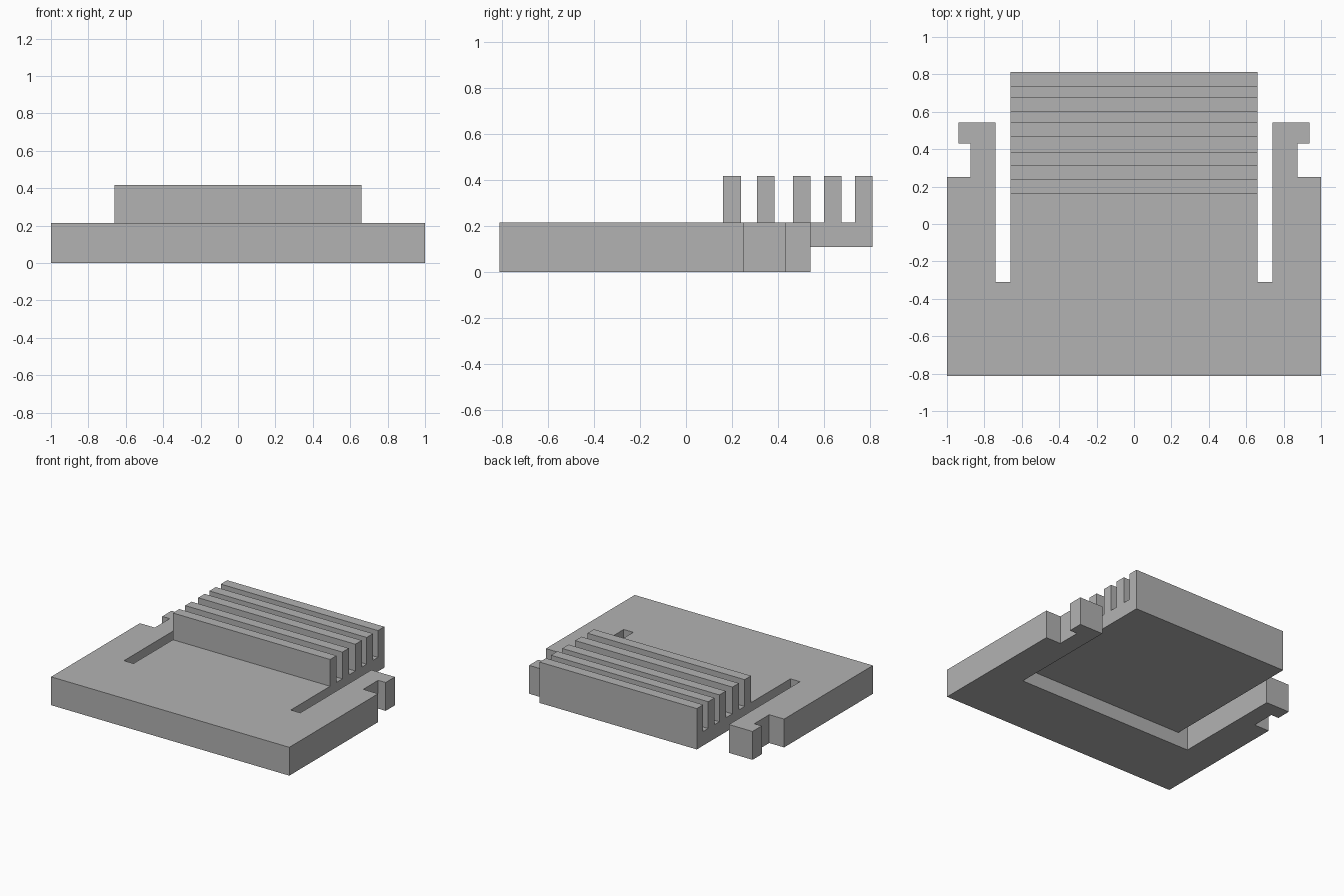
import bpy
import bmesh
from mathutils import Vector

cube = bpy.data.objects.get("Cube")
if cube:
    bpy.data.objects.remove(cube, do_unlink=True)

grey = bpy.data.materials.new("plain grey")
grey.use_nodes = True
colour = (0.448, 0.448, 0.448, 1)
grey.diffuse_color = colour
grey.node_tree.nodes["Principled BSDF"].inputs["Base Color"].default_value = colour


def prism(name, outline, direction):
    """Extrude a closed outline of 3D points along a direction."""
    bm = bmesh.new()
    base = bm.faces.new([bm.verts.new(p) for p in outline])
    result = bmesh.ops.extrude_face_region(bm, geom=[base], use_keep_orig=True)
    moved = [g for g in result["geom"] if isinstance(g, bmesh.types.BMVert)]
    bmesh.ops.translate(bm, verts=moved, vec=Vector(direction))
    bmesh.ops.recalc_face_normals(bm, faces=bm.faces)
    mesh = bpy.data.meshes.new(name)
    bm.to_mesh(mesh)
    bm.free()
    mesh.materials.append(grey)
    obj = bpy.data.objects.new(name, mesh)
    bpy.context.collection.objects.link(obj)
    return obj


BACK, TOP = 0.813, 0.215
INNER_END = -0.31          # closed end of the side slots
TONGUE_HALF, TONGUE_BOTTOM = 0.66, 0.108
FIN_TOP, FIN_DEPTH = 0.418, 0.077

# Plate with two notched arms, mirrored from its left half
half = [(1.0, -BACK), (1.0, 0.252), (0.875, 0.252), (0.875, 0.431),
        (0.938, 0.431), (0.938, 0.542), (0.74, 0.542), (0.74, INNER_END)]
outline = half + [(-x, y) for x, y in reversed(half)]
prism("plate_with_arms", [(x, y, 0) for x, y in outline], (0, 0, TOP))

# Tongue between the arms, with its row of upright fins
profile = [(INNER_END, TONGUE_BOTTOM), (INNER_END, TOP)]
for y in (0.162, 0.309, 0.465, 0.600, BACK - FIN_DEPTH):
    profile += [(y, TOP), (y, FIN_TOP), (y + FIN_DEPTH, FIN_TOP), (y + FIN_DEPTH, TOP)]
profile[-1] = (BACK, TONGUE_BOTTOM)   # last fin runs flush down the back
prism("finned_tongue", [(-TONGUE_HALF, y, z) for y, z in profile],
      (2 * TONGUE_HALF, 0, 0))
